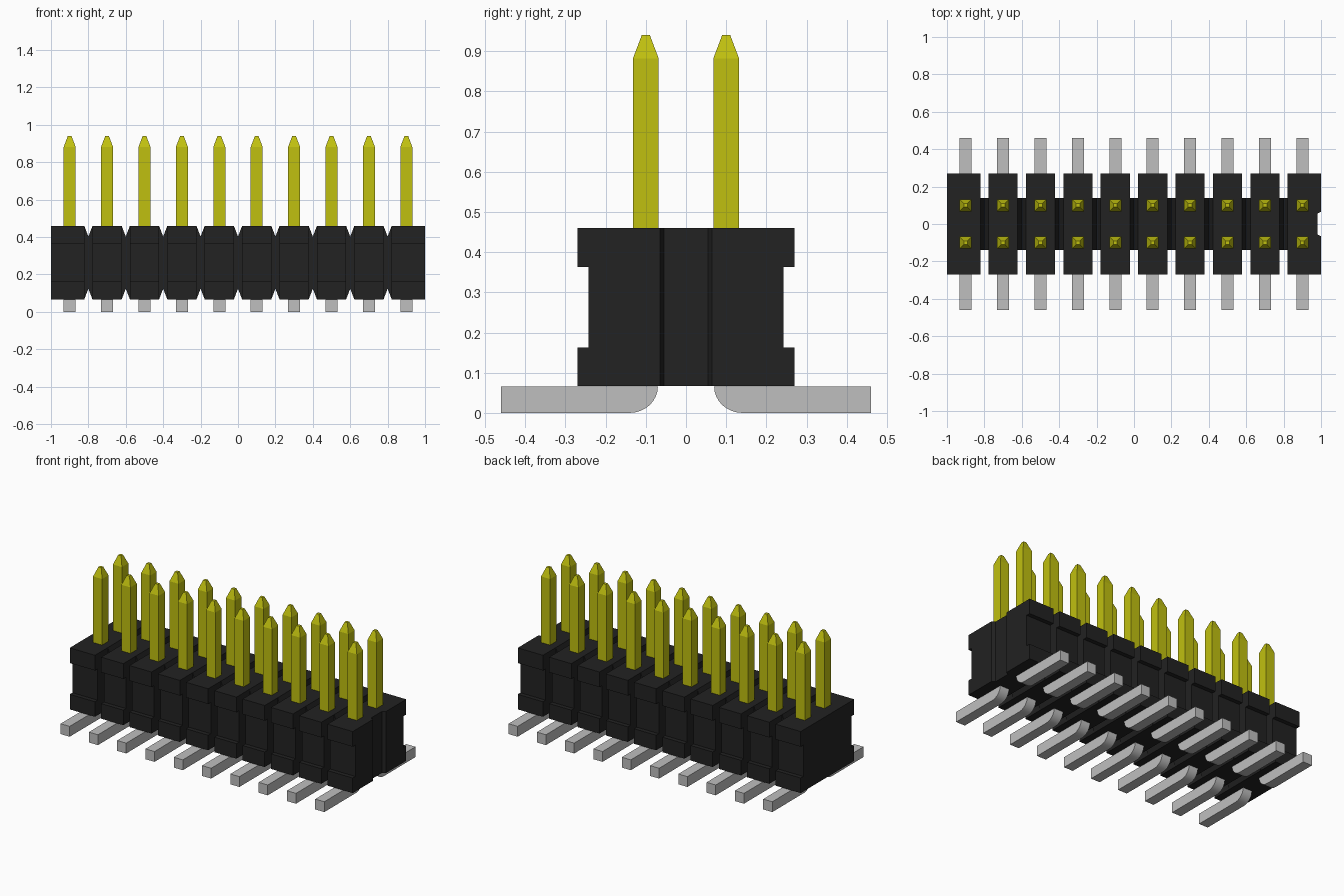
import bpy
import bmesh
import math
from mathutils import Vector

cube = bpy.data.objects.get("Cube")
if cube:
    bpy.data.objects.remove(cube, do_unlink=True)

COUNT, PITCH = 10, 0.2
BOTTOM, TOP = 0.067, 0.46
BLOCK_HALF = 0.078      # half width of one housing block
PIN_Y, PIN_HALF = 0.1, 0.032


def material(name, rgb):
    mat = bpy.data.materials.new(name)
    mat.use_nodes = True
    mat.diffuse_color = (*rgb, 1)
    mat.node_tree.nodes["Principled BSDF"].inputs["Base Color"].default_value = (*rgb, 1)
    return mat


BLACK = material("black plastic", (0.016, 0.016, 0.016))
GOLD = material("yellow gold", (0.53, 0.53, 0.005))
SILVER = material("silver grey", (0.52, 0.52, 0.52))


def prism(name, outline, axis, start, end, mat):
    """Extrude a closed 2D outline along x, y or z."""
    def place(u, v, w):
        return {"x": (w, u, v), "y": (u, w, v), "z": (u, v, w)}[axis]
    bm = bmesh.new()
    face = bm.faces.new([bm.verts.new(place(u, v, start)) for u, v in outline])
    new = bmesh.ops.extrude_face_region(bm, geom=[face])["geom"]
    offset = Vector(place(0, 0, end - start))
    bmesh.ops.translate(bm, vec=offset, verts=[g for g in new if isinstance(g, bmesh.types.BMVert)])
    bmesh.ops.recalc_face_normals(bm, faces=bm.faces)
    return add_object(name, bm, mat)


def add_object(name, bm, mat):
    mesh = bpy.data.meshes.new(name)
    bm.to_mesh(mesh)
    bm.free()
    mesh.materials.append(mat)
    obj = bpy.data.objects.new(name, mesh)
    bpy.context.collection.objects.link(obj)
    return obj


def copy_at(obj, x):
    dup = obj.copy()
    dup.location.x = x
    bpy.context.collection.objects.link(dup)


# Housing blocks: end profile with a shallow groove along both long sides
half = [(0.27, BOTTOM), (0.27, 0.163), (0.243, 0.163),
        (0.243, 0.363), (0.27, 0.363), (0.27, TOP)]
profile = half + [(-y, z) for y, z in reversed(half)]
centres = [(i - (COUNT - 1) / 2) * PITCH for i in range(COUNT)]
for i, x in enumerate(centres):
    left = -1 if i == 0 else x - BLOCK_HALF
    right = 1 if i == COUNT - 1 else x + BLOCK_HALF
    block = prism("housing_block", profile, "x", left, right, BLACK)

# Shallow key slot down the last end face
slot = prism("key_slot_cutter", [(0.98, -0.055), (1.02, -0.075), (1.02, 0.075), (0.98, 0.055)],
             "z", 0, 0.6, BLACK)
slot.hide_render = True
cut = block.modifiers.new("key slot", "BOOLEAN")
cut.operation, cut.solver, cut.object = "DIFFERENCE", "EXACT", slot
bpy.context.view_layer.objects.active = block
bpy.ops.object.modifier_apply(modifier=cut.name)
bpy.data.objects.remove(slot, do_unlink=True)

# Narrow links between blocks, with V grooves above and below
gap = PITCH / 2 - BLOCK_HALF
link_outline = [(-gap, BOTTOM), (0, BOTTOM + 0.057), (gap, BOTTOM),
                (gap, TOP), (0, TOP - 0.057), (-gap, TOP)]
link = prism("housing_link", link_outline, "y", -0.14, 0.14, BLACK)
link.location.x = centres[0] + PITCH / 2
for x in centres[1:-1]:
    copy_at(link, x + PITCH / 2)

for side in (-1, 1):
    # Upright square pin with a tapered tip
    bm = bmesh.new()
    rings = []
    for z, h in ((0.3, PIN_HALF), (0.882, PIN_HALF), (0.94, 0.01)):
        rings.append([bm.verts.new((sx * h, side * PIN_Y + sy * h, z))
                      for sx, sy in ((-1, -1), (1, -1), (1, 1), (-1, 1))])
    for low, high in zip(rings, rings[1:]):
        for k in range(4):
            n = (k + 1) % 4
            bm.faces.new((low[k], low[n], high[n], high[k]))
    bm.faces.new(rings[0][::-1])
    bm.faces.new(rings[-1])
    pin = add_object("contact_pin", bm, GOLD)

    # Flat solder foot with a rounded heel
    heel = [(0.14 - 0.07 * math.cos(a), 0.066 - 0.066 * math.sin(a))
            for a in (math.pi / 2 * k / 8 for k in range(9))]
    outline = [(side * y, z) for y, z in heel + [(0.46, 0), (0.46, 0.066)]]
    foot = prism("solder_foot", outline, "x", -PIN_HALF, PIN_HALF, SILVER)
    bpy.context.view_layer.objects.active = foot
    foot.select_set(True)
    bpy.ops.object.shade_smooth_by_angle(angle=math.radians(30))
    foot.select_set(False)

    for part in (pin, foot):
        part.location.x = centres[0]
        for x in centres[1:]:
            copy_at(part, x)
